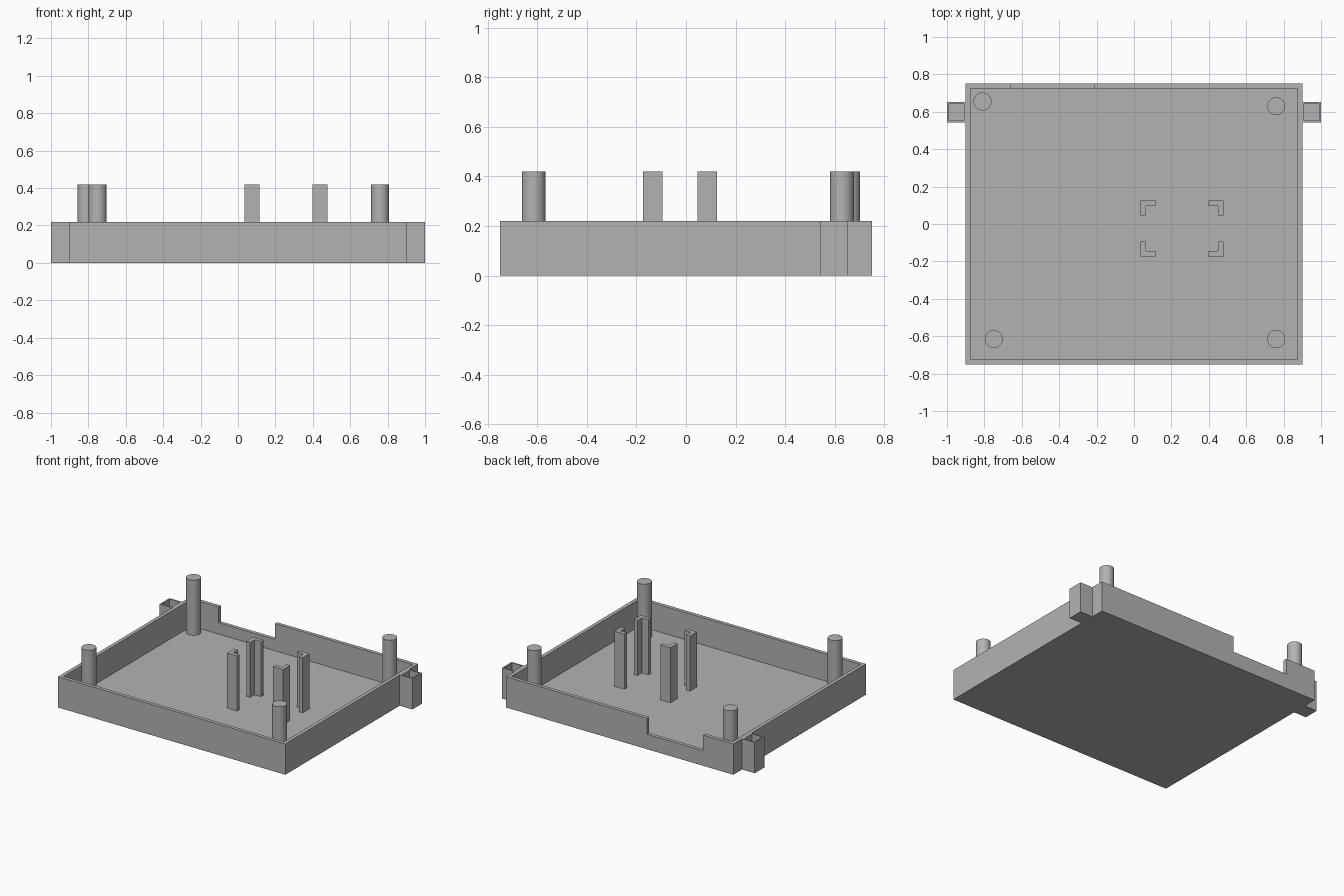
import bpy
import bmesh

if "Cube" in bpy.data.objects:
    bpy.data.objects.remove(bpy.data.objects["Cube"], do_unlink=True)

WIDTH, DEPTH, RIM = 1.8, 1.5, 0.22      # outer tray size
WALL = 0.026                            # wall and floor thickness
POST_TOP = 0.42

grey = bpy.data.materials.new("plain grey")
grey.use_nodes = True
grey.diffuse_color = (0.45, 0.45, 0.45, 1)
grey.node_tree.nodes["Principled BSDF"].inputs["Base Color"].default_value = grey.diffuse_color


def finish(name, bm):
    bmesh.ops.recalc_face_normals(bm, faces=bm.faces)
    mesh = bpy.data.meshes.new(name)
    bm.to_mesh(mesh)
    bm.free()
    mesh.materials.append(grey)
    obj = bpy.data.objects.new(name, mesh)
    bpy.context.collection.objects.link(obj)
    return obj


def prism(name, outline, z0, z1, wall=0, floor=0):
    """Extrude an outline; with a wall thickness, hollow it from above."""
    bm = bmesh.new()
    base = bm.faces.new([bm.verts.new((x, y, z0)) for x, y in outline])
    made = bmesh.ops.extrude_face_region(bm, geom=[base])["geom"]
    bmesh.ops.translate(bm, vec=(0, 0, z1 - z0),
                        verts=[v for v in made if isinstance(v, bmesh.types.BMVert)])
    bmesh.ops.recalc_face_normals(bm, faces=bm.faces)
    if wall:
        top = max(bm.faces, key=lambda f: f.calc_center_median().z)
        bmesh.ops.inset_region(bm, faces=[top], thickness=wall, use_even_offset=True)
        pit = bmesh.ops.extrude_face_region(bm, geom=[top])["geom"]
        bmesh.ops.translate(bm, vec=(0, 0, z0 + floor - z1),
                            verts=[v for v in pit if isinstance(v, bmesh.types.BMVert)])
        if top.is_valid:
            bmesh.ops.delete(bm, geom=[top], context='FACES_ONLY')
    return finish(name, bm)


def rectangle(x0, x1, y0, y1):
    return [(x0, y0), (x1, y0), (x1, y1), (x0, y1)]


# Open tray with a notch cut in the back wall
tray = prism("tray", rectangle(-WIDTH / 2, WIDTH / 2, -DEPTH / 2, DEPTH / 2),
             0, RIM, WALL, WALL)
cutter = prism("notch_cutter", rectangle(-0.66, -0.215, 0.70, 0.80), 0.107, 0.3)
cutter.hide_render = True
cut = tray.modifiers.new("notch", 'BOOLEAN')
cut.operation, cut.solver, cut.object = 'DIFFERENCE', 'EXACT', cutter
bpy.context.view_layer.objects.active = tray
tray.select_set(True)
bpy.ops.object.modifier_apply(modifier=cut.name)
bpy.data.objects.remove(cutter, do_unlink=True)

# Hollow lugs on both sides
for side, sign in (("left", 1), ("right", -1)):
    xs = sorted((sign * WIDTH / 2, sign))
    prism("lug_" + side, rectangle(*xs, 0.543, 0.652), 0, RIM, 0.01, 0.02)

# Round corner posts
posts = {"back_right": (-0.81, 0.655), "back_left": (0.76, 0.63),
         "front_right": (-0.75, -0.615), "front_left": (0.76, -0.615)}
for corner, (x, y) in posts.items():
    height = POST_TOP - WALL
    bpy.ops.mesh.primitive_cylinder_add(vertices=48, radius=0.048, depth=height,
                                        location=(x, y, WALL + height / 2))
    post = bpy.context.object
    post.name = "post_" + corner
    post.data.materials.append(grey)
    bpy.ops.object.shade_smooth_by_angle()

# Four L-shaped uprights, with their corners pointing outward
ARM, THICK = 0.08, 0.029
for sx, side in ((-1, "right"), (1, "left")):
    for sy, end in ((-1, "front"), (1, "back")):
        cx, cy = 0.257 + sx * 0.222, -0.024 + sy * 0.15
        ell = [(0, 0), (ARM, 0), (ARM, THICK), (THICK, THICK), (THICK, ARM), (0, ARM)]
        prism(f"bracket_{end}_{side}", [(cx - sx * u, cy - sy * v) for u, v in ell],
              WALL, POST_TOP)
